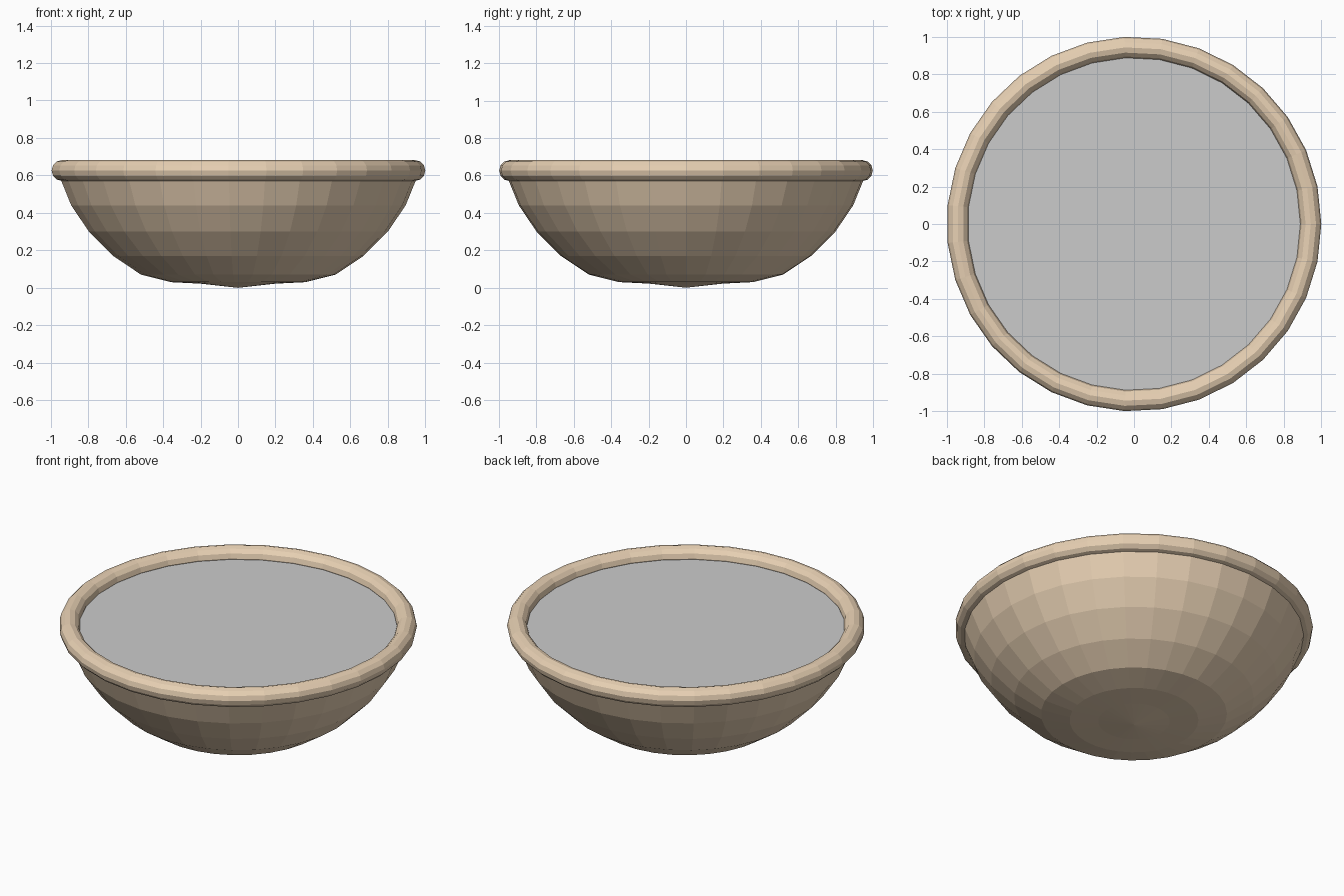
import bpy, bmesh
from math import cos, sin, pi

if "Cube" in bpy.data.objects:
    bpy.data.objects.remove(bpy.data.objects["Cube"])

SEGMENTS = 31

wood = bpy.data.materials.new("pale_wood")
wood.diffuse_color = (0.80, 0.63, 0.45, 1)
wood.use_nodes = True
wood.node_tree.nodes["Principled BSDF"].inputs["Base Color"].default_value = wood.diffuse_color


def lathe(name, profile, material=None, closed=False):
    """Spin an (r, z) profile around z; r = 0 points become poles."""
    bm = bmesh.new()
    rings = []
    for r, z in profile:
        if r == 0:
            rings.append([bm.verts.new((0, 0, z))] * SEGMENTS)
        else:
            rings.append([bm.verts.new((r * cos(2 * pi * i / SEGMENTS),
                                        r * sin(2 * pi * i / SEGMENTS), z))
                          for i in range(SEGMENTS)])
    pairs = list(zip(rings, rings[1:]))
    if closed:
        pairs.append((rings[-1], rings[0]))
    for a, b in pairs:
        for i in range(SEGMENTS):
            j = (i + 1) % SEGMENTS
            corners = list(dict.fromkeys((a[i], a[j], b[j], b[i])))
            bm.faces.new(corners)
    mesh = bpy.data.meshes.new(name)
    bm.to_mesh(mesh)
    bm.free()
    obj = bpy.data.objects.new(name, mesh)
    bpy.context.collection.objects.link(obj)
    if material:
        mesh.materials.append(material)
    return obj


# Rounded body with a slightly pointed underside
lathe("bowl_body", [(0, 0.0), (0.2, 0.022), (0.36, 0.03), (0.52, 0.07),
                    (0.67, 0.17), (0.80, 0.30), (0.895, 0.44),
                    (0.95, 0.575), (0.955, 0.625)][::1], wood)

# Thick rolled rim
TUBE = 12
lathe("rim", [(0.944 + 0.056 * cos(2 * pi * k / TUBE),
               0.626 + 0.056 * sin(2 * pi * k / TUBE)) for k in range(TUBE)],
      wood, closed=True)

# Flat surface of the contents, tucked into the rim
bm = bmesh.new()
bmesh.ops.create_circle(bm, cap_ends=True, segments=SEGMENTS, radius=0.93)
bmesh.ops.translate(bm, verts=bm.verts, vec=(0, 0, 0.62))
mesh = bpy.data.meshes.new("contents_surface")
bm.to_mesh(mesh)
bm.free()
bpy.context.collection.objects.link(bpy.data.objects.new("contents_surface", mesh))

# Consistent outward normals on the lathed parts
for name in ("bowl_body", "rim"):
    me = bpy.data.objects[name].data
    bm = bmesh.new()
    bm.from_mesh(me)
    bmesh.ops.recalc_face_normals(bm, faces=bm.faces)
    if name == "bowl_body" and sum(f.normal.z for f in bm.faces) > 0:
        bmesh.ops.reverse_faces(bm, faces=bm.faces)
    bm.to_mesh(me)
    bm.free()
